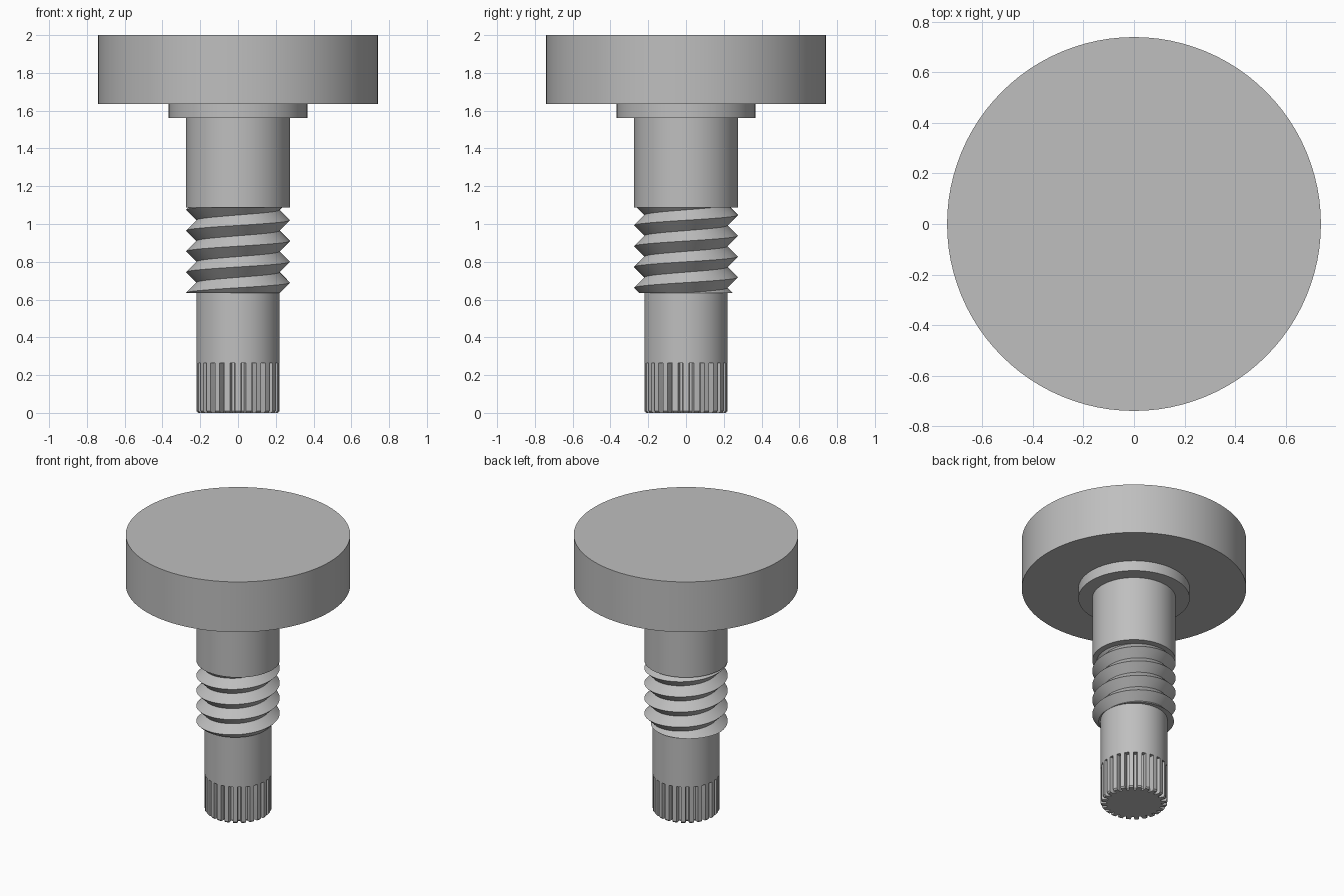
import bpy, bmesh
from math import sin, cos, pi, radians
from mathutils import Vector

cube = bpy.data.objects.get("Cube")
if cube:
    bpy.data.objects.remove(cube)

SEG = 96
SHAFT_R, CREST_R = 0.22, 0.275
THREAD_LOW, THREAD_TOP = 0.635, 1.088
PITCH = 0.11

steel = bpy.data.materials.new("grey steel")
steel.use_nodes = True
grey = (0.52, 0.52, 0.52, 1)
steel.diffuse_color = grey
steel.node_tree.nodes["Principled BSDF"].inputs["Base Color"].default_value = grey


def finish(name, bm, angle=30):
    bmesh.ops.recalc_face_normals(bm, faces=bm.faces)
    mesh = bpy.data.meshes.new(name)
    bm.to_mesh(mesh)
    bm.free()
    obj = bpy.data.objects.new(name, mesh)
    mesh.materials.append(steel)
    bpy.context.collection.objects.link(obj)
    bpy.ops.object.select_all(action='DESELECT')
    obj.select_set(True)
    bpy.context.view_layer.objects.active = obj
    bpy.ops.object.shade_smooth_by_angle(angle=radians(angle))
    return obj


def stack(name, rings, angle=30):
    """Capped solid lofted through rings of points."""
    bm = bmesh.new()
    loops = [[bm.verts.new(p) for p in ring] for ring in rings]
    n = len(loops[0])
    for low, high in zip(loops, loops[1:]):
        for i in range(n):
            j = (i + 1) % n
            bm.faces.new((low[i], low[j], high[j], high[i]))
    bm.faces.new(loops[0][::-1])
    bm.faces.new(loops[-1])
    return finish(name, bm, angle)


def circle(r, z):
    return [(r * cos(2 * pi * i / SEG), r * sin(2 * pi * i / SEG), z) for i in range(SEG)]


def cylinder(name, r, low, high):
    return stack(name, [circle(r, low), circle(r, high)])


# Head, collar and shafts
cylinder("round_head", 0.74, 1.635, 2.0)
cylinder("collar", 0.367, 1.56, 1.635)
cylinder("upper_shank", CREST_R, THREAD_TOP, 1.56)
cylinder("lower_shaft", SHAFT_R, 0.265, THREAD_LOW)

# Right-handed V thread: crest and valley helices, trimmed flat at both ends
bm = bmesh.new()
crest, valley = [], []
for i in range(SEG * 7):
    a = 2 * pi * i / SEG
    z = 0.47 + PITCH * i / SEG
    crest.append(bm.verts.new((CREST_R * cos(a), CREST_R * sin(a), z)))
    valley.append(bm.verts.new((SHAFT_R * cos(a), SHAFT_R * sin(a), z + PITCH / 2)))
for i in range(len(crest) - 1):
    bm.faces.new((crest[i], crest[i + 1], valley[i + 1], valley[i]))
    k = i + SEG
    if k + 1 < len(crest):
        bm.faces.new((valley[i], valley[i + 1], crest[k + 1], crest[k]))
for z, direction in ((THREAD_LOW, -1), (THREAD_TOP, 1)):
    cut = bmesh.ops.bisect_plane(
        bm, geom=bm.verts[:] + bm.edges[:] + bm.faces[:], dist=1e-6,
        plane_co=Vector((0, 0, z)), plane_no=Vector((0, 0, direction)), clear_outer=True)
    edges = [e for e in cut["geom_cut"] if isinstance(e, bmesh.types.BMEdge)]
    bmesh.ops.holes_fill(bm, edges=edges, sides=0)
finish("screw_thread", bm, 25)

# Splined tip with a small chamfer at its foot
TEETH, ROOT_R = 24, 0.187
TOOTH = ((-0.26, 1), (0, 1), (0.26, 1), (0.36, 0), (0.64, 0))


def spline_ring(scale, z):
    ring = []
    for t in range(TEETH):
        for offset, tip in TOOTH:
            a = 2 * pi * (t + offset) / TEETH
            r = (SHAFT_R if tip else ROOT_R) * scale
            ring.append((r * cos(a), r * sin(a), z))
    return ring


stack("splined_tip", [spline_ring(0.96, 0), spline_ring(1, 0.01), spline_ring(1, 0.265)], 25)
